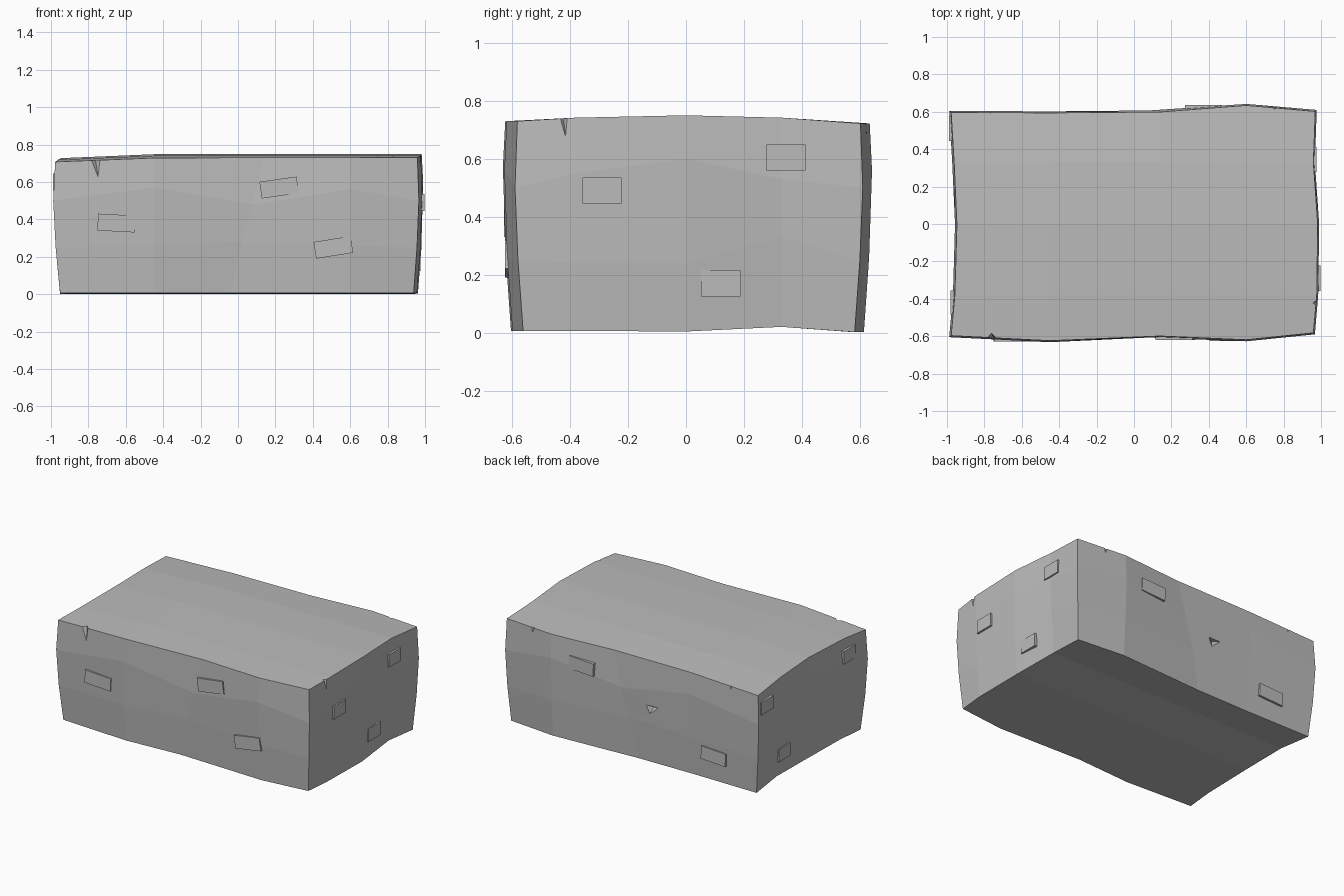
import bpy, bmesh
from mathutils import Vector, Matrix
from mathutils.bvhtree import BVHTree
from math import radians

cube = bpy.data.objects.get("Cube")
if cube:
    bpy.data.objects.remove(cube, do_unlink=True)

stone = bpy.data.materials.new("grey_stone")
stone.use_nodes = True
GREY = (0.5, 0.5, 0.5, 1)
stone.diffuse_color = GREY
stone.node_tree.nodes["Principled BSDF"].inputs["Base Color"].default_value = GREY


def add_object(name, bm):
    bmesh.ops.recalc_face_normals(bm, faces=bm.faces)
    mesh = bpy.data.meshes.new(name)
    bm.to_mesh(mesh)
    bm.free()
    mesh.materials.append(stone)
    obj = bpy.data.objects.new(name, mesh)
    bpy.context.collection.objects.link(obj)
    return obj


# Warped outline of the block, one value per grid column or row
XS = [-.97, -.45, .08, .6, .96]
YS = [-.6, -.38, 0, .33, .6]
FRONT = [-.605, -.632, -.607, -.627, -.59]
BACK = [.605, .602, .607, .642, .61]
LEFT = [-.988, -.968, -.957, -.972, -.988]
RIGHT = [.967, .985, .99, .967, .977]
TOP = [.727, .748, .75, .75, .75]
TOP_DIP = [.02, .008, 0, .008, .028]
BOTTOM_DIP = [0, 0, -.002, .014, -.004]
TAPER = [.028, .01, 0, .008]
# Uneven courses on the sides
ROW_X = {1: [0, .01, .03, .01, 0], 2: [0, .07, -.02, .06, 0]}
ROW_Y = {1: [0, -.01, -.01, .08, 0], 2: [0, .05, .1, .03, 0]}


def corner(i, j, k):
    x, y = XS[i], YS[j]
    if i == 0:
        x = LEFT[j] + TAPER[k] * 1.3
    elif i == 4:
        x = RIGHT[j] - TAPER[k]
    elif i == 2:
        x += (k - 2) * .06
    if j == 0:
        y = FRONT[i] + TAPER[k]
    elif j == 4:
        y = BACK[i] - TAPER[k]
    if k == 0:
        z = .006 + BOTTOM_DIP[j]
    elif k == 3:
        z = TOP[i] - TOP_DIP[j]
    else:
        z = .25 * k + ROW_X[k][i] + ROW_Y[k][j]
    return x, y, z


# Block: a closed grid shell
bm = bmesh.new()
size = (4, 4, 3)
verts = {}


def vert(key):
    if key not in verts:
        verts[key] = bm.verts.new(corner(*key))
    return verts[key]


for axis in range(3):
    a, b = [n for n in range(3) if n != axis]
    for end in (0, size[axis]):
        for u in range(size[a]):
            for v in range(size[b]):
                quad = []
                for du, dv in ((0, 0), (1, 0), (1, 1), (0, 1)):
                    key = [0, 0, 0]
                    key[axis], key[a], key[b] = end, u + du, v + dv
                    quad.append(vert(tuple(key)))
                bm.faces.new(quad)
bmesh.ops.recalc_face_normals(bm, faces=bm.faces)
surface = BVHTree.FromBMesh(bm)
block = add_object("stone_block", bm)


def side_frame(axis, sign):
    """Outward, sideways and up directions of a side."""
    out = Vector((sign, 0, 0)) if axis == "x" else Vector((0, sign, 0))
    side = Vector((0, 1, 0)) if axis == "x" else Vector((1, 0, 0))
    return out, side, Vector((0, 0, 1))


def surface_point(axis, sign, pos, z):
    out, side, up = side_frame(axis, sign)
    return surface.ray_cast(out * 3 + side * pos + up * z, -out)[0]


# Chips along the top edges and one dent in the back
CHIPS = [("y", -1, -.765, .65, .09, .035, .035), ("x", 1, -.425, .7, .06, .02, .025),
         ("y", 1, .745, .7, .06, .03, .02), ("y", 1, -.775, .7, .06, .025, .015),
         ("y", 1, -.16, .37, .035, .05, .03)]
bm = bmesh.new()
for axis, sign, pos, z, height, half, depth in CHIPS:
    out, side, up = side_frame(axis, sign)
    p = surface_point(axis, sign, pos, z)
    face_out = p + out * .004
    points = [face_out + side * half + up * height, face_out - side * half + up * height,
              face_out + side * half * .5 - up * .03, p - out * depth + up * height]
    vs = [bm.verts.new(q) for q in points]
    for skip in range(4):
        bm.faces.new([w for n, w in enumerate(vs) if n != skip])
cutter = add_object("chip_cutter", bm)
# each tetrahedron is its own shell, so orient them together
cutter.hide_render = True
chip = block.modifiers.new("chips", "BOOLEAN")
chip.operation, chip.solver, chip.object = "DIFFERENCE", "EXACT", cutter
bpy.context.view_layer.objects.active = block
bpy.ops.object.modifier_apply(modifier=chip.name)
bpy.data.objects.remove(cutter, do_unlink=True)

# Raised rectangular patches: side, position, height, width, tilt
PATCHES = [("front", "y", -1, -.65, .38, .2, -3), ("front", "y", -1, .22, .57, .2, 8),
           ("front", "y", -1, .51, .25, .2, 9),
           ("back", "y", 1, .37, .56, .19, 3), ("back", "y", 1, -.63, .18, .19, 3),
           ("left", "x", 1, -.29, .49, .135, 0), ("left", "x", 1, .345, .605, .135, 0),
           ("left", "x", 1, .12, .17, .135, 0),
           ("right", "x", -1, .51, .6, .13, 0), ("right", "x", -1, .27, .17, .13, 0),
           ("right", "x", -1, -.42, .6, .13, 0)]
for name, axis, sign, pos, z, width, tilt in PATCHES:
    out, side, up = side_frame(axis, sign)
    p = surface_point(axis, sign, pos, z)
    bm = bmesh.new()
    bmesh.ops.create_cube(bm, size=1)
    dims = (.05, width, .09) if axis == "x" else (width, .05, .09)
    bmesh.ops.scale(bm, vec=dims, verts=bm.verts)
    turn = Matrix.Rotation(radians(-tilt), 4, "Y")
    bmesh.ops.transform(bm, matrix=Matrix.Translation(p - out * .013) @ turn, verts=bm.verts)
    add_object(name + "_patch", bm)
